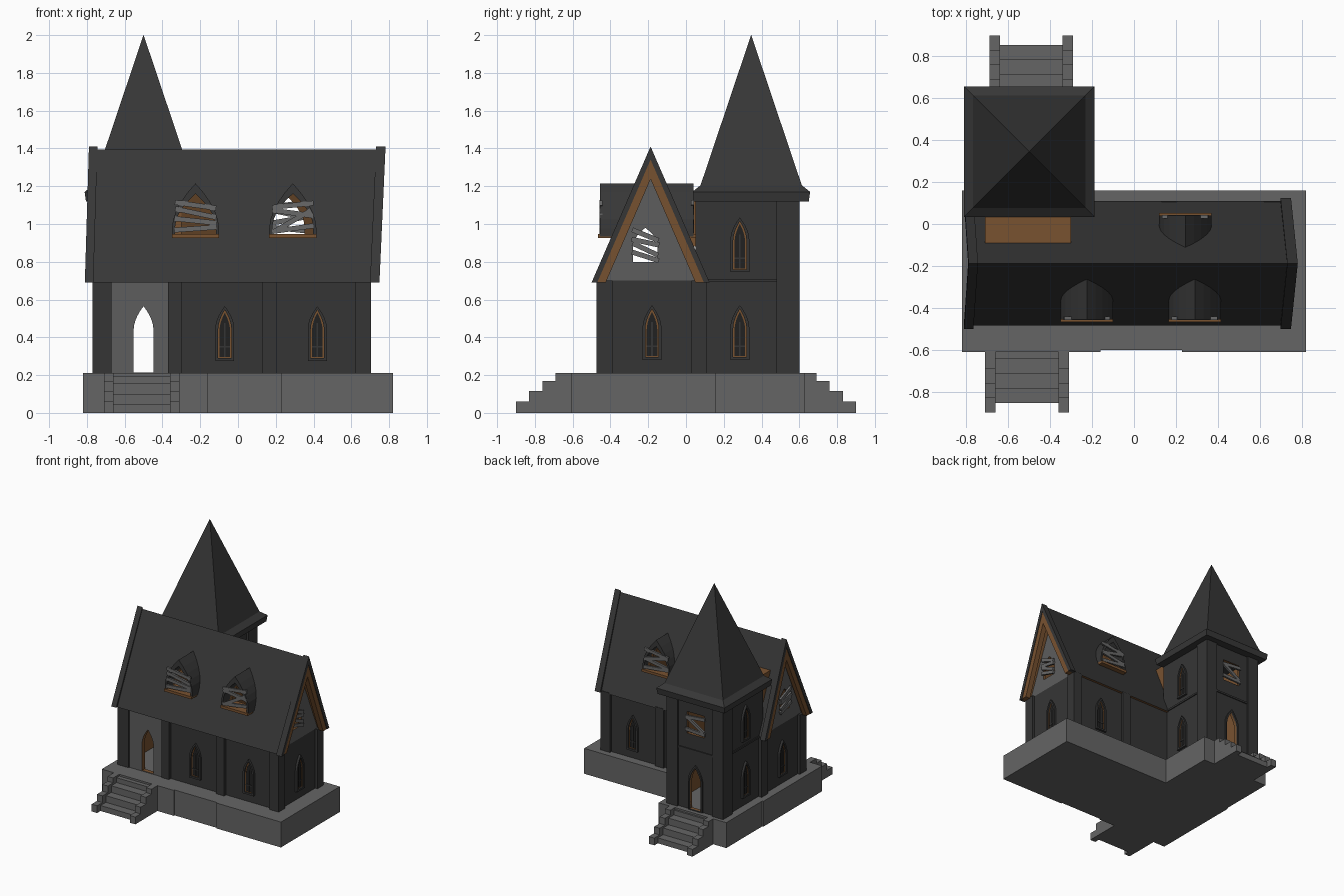
import bpy, bmesh, math
from mathutils import Vector

if "Cube" in bpy.data.objects:
    bpy.data.objects.remove(bpy.data.objects["Cube"])


def material(name, r, g, b):
    m = bpy.data.materials.new(name)
    m.diffuse_color = (r, g, b, 1)
    m.use_nodes = True
    m.node_tree.nodes["Principled BSDF"].inputs["Base Color"].default_value = m.diffuse_color
    return m


STONE = material("grey stone", 0.13, 0.13, 0.13)
PANEL = material("mid grey plaster", 0.11, 0.11, 0.11)
WALL = material("dark wall", 0.036, 0.036, 0.036)
ROOF = material("dark slate", 0.038, 0.038, 0.038)
WOOD = material("brown wood", 0.19, 0.085, 0.03)
PLANK = material("weathered plank", 0.14, 0.14, 0.14)
GLASS = material("black pane", 0.015, 0.015, 0.015)


def place(axis, u, v, d):
    return (d, u, v) if axis == 'x' else (u, d, v)


def finish(name, bm, mat):
    bmesh.ops.recalc_face_normals(bm, faces=bm.faces)
    me = bpy.data.meshes.new(name)
    bm.to_mesh(me)
    bm.free()
    ob = bpy.data.objects.new(name, me)
    bpy.context.collection.objects.link(ob)
    me.materials.append(mat)
    me.materials.append(WOOD)
    return ob


def prism(name, pts, axis, d0, d1, mat, back=None):
    """Outline (u, z) extruded along axis; back(z) may vary the far end."""
    bm = bmesh.new()
    a = [bm.verts.new(place(axis, u, v, d0)) for u, v in pts]
    b = [bm.verts.new(place(axis, u, v, back(v) if back else d1)) for u, v in pts]
    bm.faces.new(a)
    bm.faces.new(b)
    for i in range(len(pts)):
        j = (i + 1) % len(pts)
        bm.faces.new((a[i], a[j], b[j], b[i]))
    return finish(name, bm, mat)


def ring(name, outer, inner, axis, d0, d1, mat, back=None):
    """Frame between two outlines with the same point count."""
    bm = bmesh.new()
    loops = [[bm.verts.new(place(axis, u, v, back(v) if far and back else (d1 if far else d0)))
              for u, v in p] for p, far in ((outer, 0), (outer, 1), (inner, 1), (inner, 0))]
    n = len(outer)
    for k in range(4):
        p, q = loops[k], loops[(k + 1) % 4]
        for i in range(n):
            j = (i + 1) % n
            bm.faces.new((p[i], p[j], q[j], q[i]))
    return finish(name, bm, mat)


def box(name, x0, x1, y0, y1, z0, z1, mat):
    return prism(name, [(x0, z0), (x1, z0), (x1, z1), (x0, z1)], 'y', y0, y1, mat)


def paint(ob, direction):
    for p in ob.data.polygons:
        if p.normal.dot(Vector(direction)) > 0.2:
            p.material_index = 1
    return ob


def lancet(c, z0, w, h, spring=0.6, n=5):
    side = [(w / 2 * (1 - (i / n) ** 1.8), z0 + h * (spring + (1 - spring) * i / n)) for i in range(n + 1)]
    return [(c - w / 2, z0), (c + w / 2, z0)] + [(c + x, z) for x, z in side] + \
           [(c - x, z) for x, z in side[-2::-1]]


def cut(ob, pts, axis, d0, d1):
    cutter = prism("cutter", pts, axis, d0, d1, WOOD)
    cutter.hide_render = True
    for p in cutter.data.polygons:
        p.material_index = 1
    m = ob.modifiers.new("cut", 'BOOLEAN')
    m.operation, m.solver, m.object = 'DIFFERENCE', 'EXACT', cutter
    dg = bpy.context.evaluated_depsgraph_get()
    me = bpy.data.meshes.new_from_object(ob.evaluated_get(dg))
    ob.modifiers.clear()
    ob.data = me
    bpy.data.objects.remove(cutter)


def boards(name, c, z0, z1, w, axis, d, tilts):
    for i, t in enumerate(tilts):
        z = z0 + (z1 - z0) * (i + 0.5) / len(tilts)
        l, h, a = w / 2, 0.013, math.radians(t)
        pts = [(c + x * math.cos(a) - y * math.sin(a), z + x * math.sin(a) + y * math.cos(a))
               for x, y in ((-l, -h), (l, -h), (l, h), (-l, h))]
        prism(name, pts, axis, d - 0.008, d + 0.008, PLANK)


def window(c, z0, axis, d, s):
    """Lancet window on the wall face at d, facing direction s."""
    out, inn, core = lancet(c, z0, 0.1, 0.29), lancet(c, z0 + 0.015, 0.07, 0.255), lancet(c, z0 + 0.02, 0.056, 0.235)
    ring("window_frame", out, inn, axis, d - s * 0.005, d + s * 0.018, WALL)
    prism("window_pane", inn, axis, d - s * 0.005, d + s * 0.003, GLASS)
    ring("window_lining", inn, core, axis, d, d + s * 0.006, WOOD)
    for u, v, z, t in ((0.004, 0.004, z0 + 0.02, z0 + 0.2), (0.028, 0.028, z0 + 0.07, z0 + 0.078)):
        prism("window_bar", [(c - u, z), (c + v, z), (c + v, t), (c - u, t)], axis, d, d + s * 0.009, WALL)


# foundation and tower base
for x0, x1, y in ((-0.82, -0.16, -0.61), (-0.16, 0.23, -0.60), (0.23, 0.82, -0.61)):
    box("foundation", x0, x1, y, 0.16, 0, 0.21, STONE)
box("tower_foundation", -0.81, -0.19, 0.16, 0.63, 0, 0.21, STONE)

# front and back stairs with stepped side walls
for s, edge, c in ((-1, -0.60, -0.51), (1, 0.62, -0.49)):
    for i in range(4):
        y = s * (0.9 - 0.07 * i)
        z = (0.06, 0.115, 0.17, 0.21)[i]
        for x in (c - 0.175, c + 0.175):
            box("stair_side", x - 0.025, x + 0.025, y, edge, 0, z, STONE)
        box("stair_tread", c - 0.15, c + 0.15, y - s * 0.045, edge, 0, z - 0.015, STONE)

# main walls, brown inside
door_panel = paint(box("door_panel", -0.68, -0.36, -0.465, -0.43, 0.21, 0.70, PANEL), (0, 1, 0))
paint(box("front_wall", -0.36, 0.68, -0.45, -0.43, 0.21, 0.72, WALL), (0, 1, 0))
paint(box("back_wall", -0.26, 0.68, 0.07, 0.09, 0.21, 0.72, WALL), (0, -1, 0))
for s, x in ((1, 0.685), (-1, -0.75)):
    paint(box("side_wall", x, x - s * 0.025, -0.45, 0.09, 0.21, 0.70, WALL), (-s, 0, 0))
    gable = prism("gable_wall", [(-0.45, 0.70), (0.075, 0.70), (-0.19, 1.32)], 'x', x, x - s * 0.025, PANEL)
    paint(gable, (-s, 0, 0))
    hole = lancet(-0.215, 0.80, 0.13, 0.18, 0.5)
    cut(gable, hole, 'x', x - 0.1, x + 0.1)
    boards("gable_board", -0.215, 0.81, 0.96, 0.15, 'x', x + s * 0.012, (-18, -25, -12, -22))
    window(-0.18, 0.28, 'x', x, s)
cut(door_panel, lancet(-0.5, 0.215, 0.105, 0.35, 0.65), 'y', -0.6, -0.3)
window(-0.07, 0.275, 'y', -0.45, -1)
window(0.42, 0.275, 'y', -0.45, -1)
window(0.42, 0.275, 'y', 0.09, 1)

# pillars
for x0, x1 in ((-0.77, -0.67), (-0.37, -0.30), (0.13, 0.205), (0.62, 0.705)):
    box("front_pillar", x0, x1, -0.475, -0.39, 0.21, 0.70, WALL)
    if x0 > 0:
        box("back_pillar", x0, x1, 0.03, 0.11, 0.21, 0.70, WALL)
box("back_pillar", -0.77, -0.70, 0.03, 0.11, 0.21, 0.70, WALL)


# main roof
def chevron(y0, y1, top, t):
    c = (y0 + y1) / 2
    k = (top - 0.69) / (y1 - c)
    return [(y0, 0.69), (c, top), (y1, 0.69), (y1 - t, 0.69), (c, top - t * k), (y0 + t, 0.69)]


roof = paint(prism("main_roof", chevron(-0.485, 0.11, 1.395, 0.045), 'x', -0.78, 0.74, ROOF), (0, 0, -1))

# dormers: pointed hood trimmed to the roof slope, sill and boards
SL = 0.2975 / 0.705
for cx, y, s, tilts in ((-0.225, -0.455, -1, (4, -6, -12, -8)), (0.29, -0.455, -1, (8, 30, -8, 6)),
                        (0.245, 0.04, 1, (-6, 10, -12, 8))):
    outer, inner = lancet(cx, 0.935, 0.25, 0.28, 0.15), lancet(cx, 0.945, 0.215, 0.215, 0.2)
    cut(roof, inner, 'y', -0.19, -0.19 + s * 0.4)
    hood = ring("dormer_hood", outer, inner, 'y', y, 0, ROOF,
                back=lambda z: -0.1875 + s * ((1.395 - z) * SL - 0.02))
    box("dormer_sill", cx - 0.125, cx + 0.125, y + s * 0.012, y - s * 0.06, 0.925, 0.946, WOOD)
    boards("dormer_board", cx, 0.955, 1.12, 0.22, 'y', y - s * 0.005, tilts)

# leaning barge boards: dark cap over brown trim
for x0, x1, k in ((0.715, 0.765, 0.045), (-0.80, -0.755, 0.03)):
    cap = prism("barge_cap", chevron(-0.50, 0.125, 1.41, 0.03), 'x', x0, x1, ROOF)
    trim = prism("barge_trim", chevron(-0.47, 0.095, 1.341, 0.045), 'x', x0 + 0.004, x1 - 0.004, WOOD)
    for ob in (cap, trim):
        for v in ob.data.vertices:
            v.co.x += k * (v.co.z - 1.05)

# tower walls
for s, x in ((1, -0.26), (-1, -0.74)):
    paint(box("tower_side_wall", x, x - s * 0.025, 0.05, 0.58, 0.21, 1.14, WALL), (-s, 0, 0))
    box("tower_pillar", x + s * 0.02, x - s * 0.08, 0.48, 0.60, 0.21, 1.14, WALL)
    box("tower_ledge", x, x + s * 0.008, 0.10, 0.48, 0.695, 0.71, WALL)
    window(0.285, 0.28, 'x', x, s)
    window(0.285, 0.745, 'x', x, s)
back = paint(box("tower_back_wall", -0.74, -0.26, 0.56, 0.585, 0.21, 1.14, WALL), (0, -1, 0))
cut(back, lancet(-0.5, 0.215, 0.105, 0.35, 0.65), 'y', 0.4, 0.7)
cut(back, [(-0.58, 0.83), (-0.42, 0.83), (-0.42, 1.01), (-0.58, 1.01)], 'y', 0.4, 0.7)
boards("tower_board", -0.5, 0.835, 1.005, 0.18, 'y', 0.59, (3, 32, -5))
box("tower_ledge", -0.66, -0.34, 0.585, 0.593, 0.695, 0.71, WALL)
ring("door_frame", lancet(-0.5, 0.21, 0.13, 0.375, 0.65), lancet(-0.5, 0.215, 0.105, 0.35, 0.65),
     'y', 0.58, 0.597, WALL)

# brown link between tower and main roof
box("tower_link", -0.71, -0.30, -0.09, 0.06, 0.88, 1.17, WOOD)

# tower spire with flared eaves
bm = bmesh.new()
prev = None
for h, z in ((0.305, 1.12), (0.312, 1.17), (0.268, 1.205), (0.0005, 2.0)):
    loop = [bm.verts.new((-0.5 + a * h, 0.345 + b * h, z)) for a, b in ((-1, -1), (1, -1), (1, 1), (-1, 1))]
    if prev:
        for i in range(4):
            bm.faces.new((prev[i], prev[(i + 1) % 4], loop[(i + 1) % 4], loop[i]))
    else:
        bm.faces.new(loop)
    prev = loop
bm.faces.new(prev)
finish("tower_spire", bm, ROOF)
